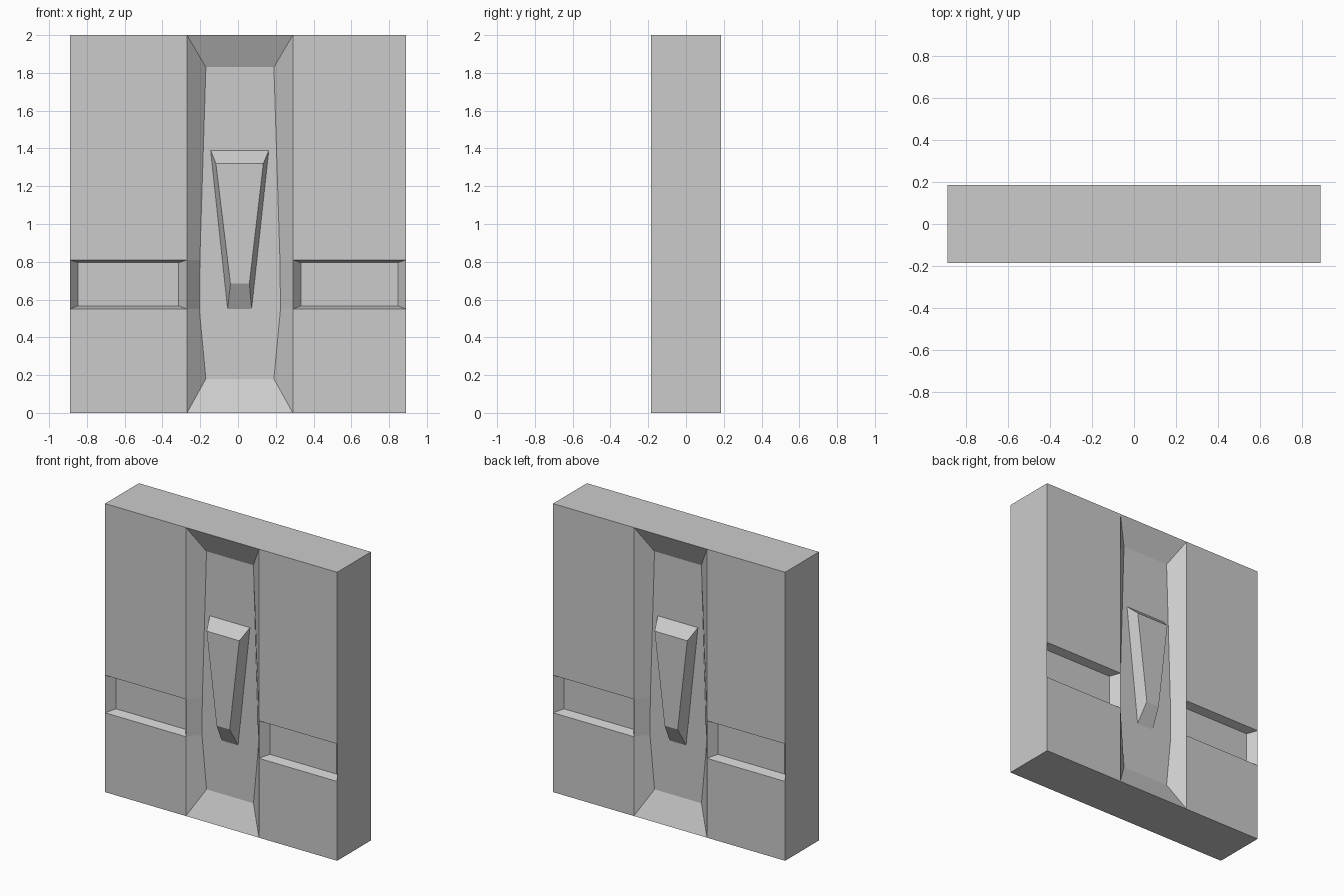
import bpy, bmesh
from math import pi
from mathutils import Matrix

if "Cube" in bpy.data.objects:
    bpy.data.objects.remove(bpy.data.objects["Cube"])

W, D, H = 0.89, 0.185, 2.0        # half width, half depth, height
L, R = -0.27, 0.29                # channel edges
Z0, Z1 = 0.55, 0.81               # side slot heights
bm = bmesh.new()


def at(depth, pts):
    """Front-view (x, z) points placed at a depth behind the front face."""
    return [(x, -D + depth, z) for x, z in pts]


def face(pts):
    return bm.faces.new([bm.verts.new(p) for p in pts])


def ring(outer, inner):
    """Sloped walls between two matching outlines."""
    n = len(outer)
    for i in range(n):
        j = (i + 1) % n
        face([outer[i], outer[j], inner[j], inner[i]])


def rect(x0, x1, z0, z1):
    return [(x0, z0), (x1, z0), (x1, z1), (x0, z1)]


# Flat side panels, each with a shallow bevelled slot
for x0, x1 in ((-W, L), (R, W)):
    face(at(0, rect(x0, x1, 0, Z0)))
    face(at(0, rect(x0, x1, Z1, H)))
    slot = at(0.058, rect(x0 + 0.044, x1 - 0.044, 0.567, 0.795))
    ring(at(0, rect(x0, x1, Z0, Z1)), slot)
    face(slot)

# Central channel walls
rim = at(0, [(L, 0), (R, 0), (R, Z0), (R, Z1), (R, H), (L, H), (L, Z1), (L, Z0)])
floor = at(0.083, [(-0.17, 0.18), (0.19, 0.18), (0.225, Z0), (0.222, Z1),
                   (0.19, 1.83), (-0.17, 1.83), (-0.202, Z1), (-0.205, Z0)])
ring(rim, floor)

# Tapered rib standing on the channel floor
base = at(0.083, [(-0.055, 0.55), (0.072, 0.55), (0.163, 1.39), (-0.145, 1.39)])
crest = at(0.008, [(-0.04, 0.685), (0.06, 0.685), (0.134, 1.32), (-0.117, 1.32)])
ring(base, crest)
face(crest)

# Channel floor around the rib
face([floor[0], floor[1], base[1], base[0]])
face(floor[1:5] + [base[2], base[1]])
face([floor[4], floor[5], base[3], base[2]])
face(floor[5:] + [floor[0], base[0], base[3]])

# Same relief on the back, turned half way round
dup = bmesh.ops.duplicate(bm, geom=bm.verts[:] + bm.edges[:] + bm.faces[:])
bmesh.ops.rotate(bm, verts=[v for v in dup["geom"] if isinstance(v, bmesh.types.BMVert)],
                 matrix=Matrix.Rotation(pi, 3, 'Z'))

# Plain top, bottom and side faces
for z in (0, H):
    xs = (-W, L, R, W)
    face([(x, -D, z) for x in xs] + [(-x, D, z) for x in xs])
for x in (-W, W):
    zs = (0, Z0, Z1, H)
    face([(x, -D, z) for z in zs] + [(x, D, z) for z in reversed(zs)])

bmesh.ops.remove_doubles(bm, verts=bm.verts[:], dist=1e-4)
bmesh.ops.recalc_face_normals(bm, faces=bm.faces[:])
mesh = bpy.data.meshes.new("wall_panel")
bm.to_mesh(mesh)
bm.free()
bpy.context.collection.objects.link(bpy.data.objects.new("wall_panel", mesh))
